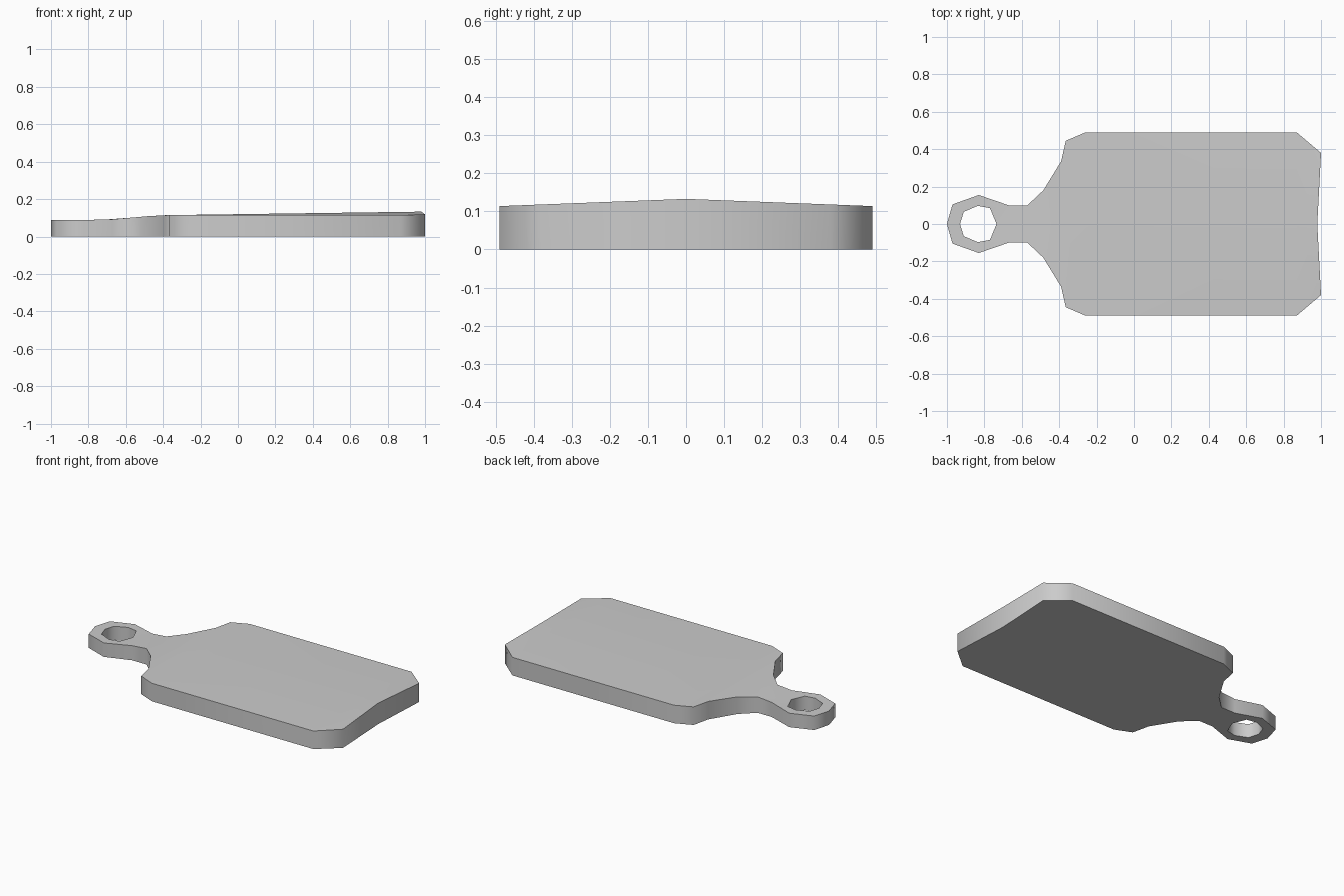
import bpy, bmesh, math

cube = bpy.data.objects.get("Cube")
if cube:
    bpy.data.objects.remove(cube, do_unlink=True)

THICK = 0.114      # blade edge thickness
CROWN = 0.019      # extra height along the blade's centre line

# Half outline from handle tip to blade end; each point pairs with one on the hole or centre line
outer = [(-1, 0), (-.97, .105), (-.83, .155), (-.67, .10), (-.57, .10), (-.485, .18),
         (-.39, .335), (-.365, .445), (-.26, .49), (.87, .49), (1, .38), (.98, 0)]
hole = [(-.93, 0), (-.91, .065), (-.835, .097), (-.77, .085), (-.735, 0)]
centre = [(x, 0) for x, y in outer[4:10]] + [(.98, 0)]


def top_height(x, y):
    """Thin handle, eased step up to the blade, then a gentle crown toward the end."""
    t = min(max((x + .78) / .42, 0), 1)
    z = .088 + (THICK - .088) * t * t * (3 - 2 * t)
    rise = min(max((x + .4) / 1.38, 0), 1)
    return z + CROWN * rise * (1 - abs(y) / .49)


bm = bmesh.new()


def face(points, top):
    vs = [bm.verts.new((x, y, top_height(x, y) if top else 0)) for x, y in points]
    bm.faces.new(vs if top else vs[::-1])


def wall(a, b):
    (ax, ay), (bx, by) = a, b
    bm.faces.new([bm.verts.new(p) for p in (
        (ax, ay, 0), (bx, by, 0), (bx, by, top_height(bx, by)), (ax, ay, top_height(ax, ay)))])


# Top and bottom panels: ring round the hole, neck, blade and end
panels = [[hole[i], hole[i + 1], outer[i + 1], outer[i]] for i in range(3)]
panels += [[hole[3], hole[4], outer[3]], [hole[4], centre[0], outer[4], outer[3]]]
panels += [[centre[i], centre[i + 1], outer[i + 5], outer[i + 4]] for i in range(5)]
panels += [[centre[5], centre[6], outer[10]], [centre[5], outer[10], outer[9]]]
for panel in panels:
    face(panel, True)
    face(panel, False)

# Outside rim and hole wall
for line in (outer, hole):
    for a, b in zip(line, line[1:]):
        wall(a, b)

# Mirror the half across the centre line and weld
copy = bmesh.ops.duplicate(bm, geom=bm.verts[:] + bm.edges[:] + bm.faces[:])["geom"]
for v in copy:
    if isinstance(v, bmesh.types.BMVert):
        v.co.y *= -1
bmesh.ops.remove_doubles(bm, verts=bm.verts[:], dist=.0005)
bmesh.ops.recalc_face_normals(bm, faces=bm.faces[:])

mesh = bpy.data.meshes.new("cutting_board")
bm.to_mesh(mesh)
bm.free()
board = bpy.data.objects.new("cutting_board", mesh)
bpy.context.collection.objects.link(board)

# Plain grey material
grey = bpy.data.materials.new("light_grey")
grey.use_nodes = True
colour = (.6, .6, .6, 1)
grey.diffuse_color = colour
grey.node_tree.nodes["Principled BSDF"].inputs["Base Color"].default_value = colour
mesh.materials.append(grey)

# Rounded sides shade smoothly; top and bottom rims stay sharp
bpy.ops.object.select_all(action='DESELECT')
board.select_set(True)
bpy.context.view_layer.objects.active = board
bpy.ops.object.shade_smooth_by_angle(angle=math.radians(60))
